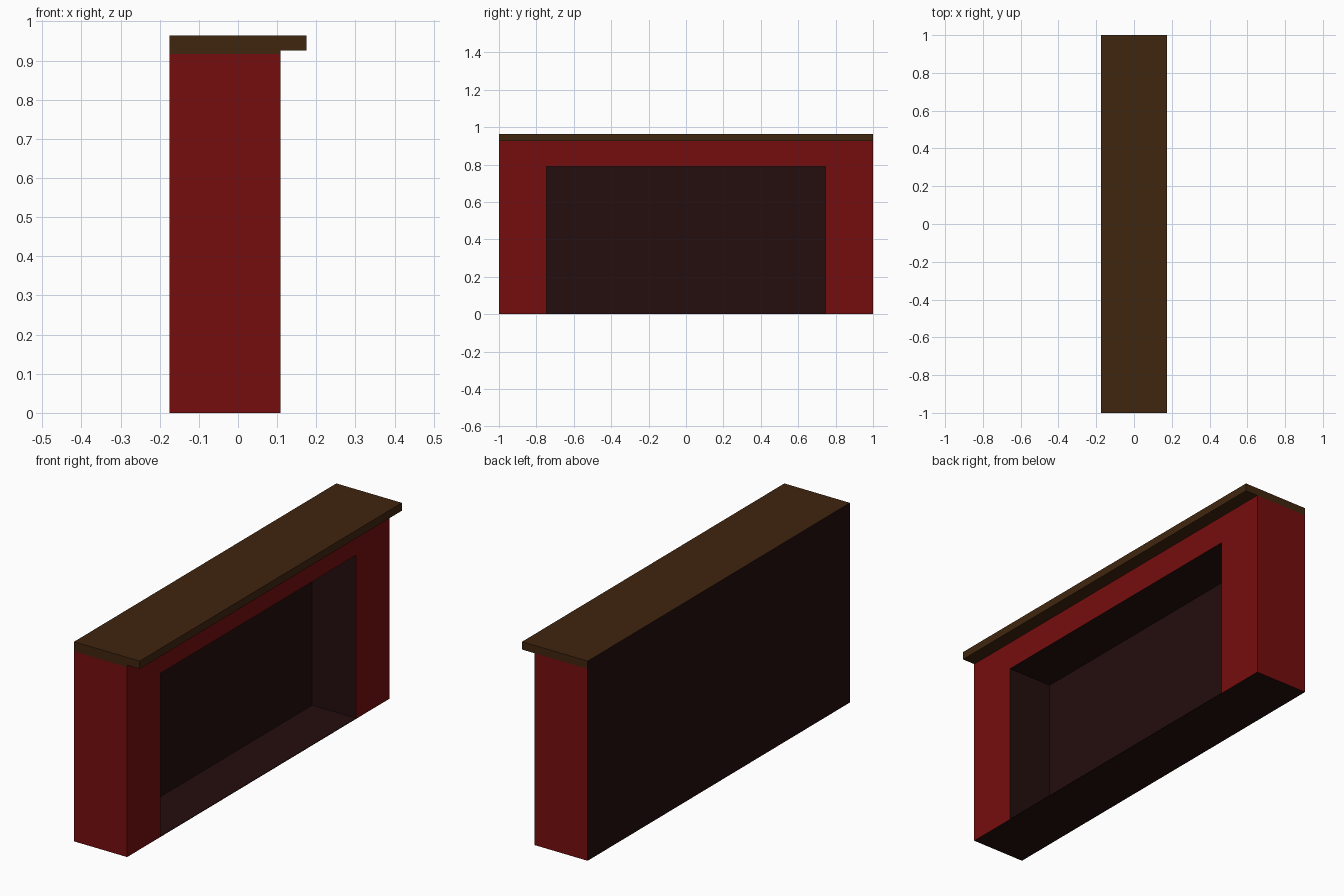
import bpy, bmesh
from mathutils import Vector

if "Cube" in bpy.data.objects:
    bpy.data.objects.remove(bpy.data.objects["Cube"])


def material(name, rgb):
    m = bpy.data.materials.new(name)
    m.diffuse_color = (*rgb, 1)
    m.use_nodes = True
    m.node_tree.nodes["Principled BSDF"].inputs["Base Color"].default_value = m.diffuse_color
    return m


MATS = [material("dark red", (0.18, 0.0042, 0.0042)),
        material("dark wood", (0.051, 0.0185, 0.0048)),
        material("soot black", (0.018, 0.0044, 0.0044))]
RED, WOOD, SOOT = range(3)

BACK, FACE, LIP = -0.175, 0.108, 0.175      # depth positions along x
OPEN_Y, OPEN_Z, FLOOR = 0.747, 0.79, 0.003  # firebox opening
SHELF, TOP, BAND = 0.926, 0.964, 0.917      # heights
DEPTH = 0.235


def box(lo, hi):
    bm = bmesh.new()
    bmesh.ops.create_cube(bm, size=1)
    lo, hi = Vector(lo), Vector(hi)
    for v in bm.verts:
        v.co = (lo + hi) / 2 + v.co * (hi - lo)
    return bm


def cut(bm, axis, value):
    n = Vector((0, 0, 0))
    n[axis] = 1
    bmesh.ops.bisect_plane(bm, geom=bm.verts[:] + bm.edges[:] + bm.faces[:],
                           plane_co=n * value, plane_no=n)


def finish(bm, name, rule):
    bm.normal_update()
    for f in bm.faces:
        f.material_index = rule(f.normal, f.calc_center_median())
    me = bpy.data.meshes.new(name)
    bm.to_mesh(me)
    bm.free()
    for m in MATS:
        me.materials.append(m)
    bpy.context.collection.objects.link(bpy.data.objects.new(name, me))


# Surround with a recessed firebox, open under the shelf
bm = box((BACK, -1, 0), (FACE, 1, SHELF))
for y in (-OPEN_Y, OPEN_Y):
    cut(bm, 1, y)
for z in (FLOOR, OPEN_Z, BAND):
    cut(bm, 2, z)
bm.normal_update()
opening = [f for f in bm.faces if f.normal.x > 0.9
           and abs(f.calc_center_median().y) < OPEN_Y
           and FLOOR < f.calc_center_median().z < OPEN_Z]
recess = bmesh.ops.extrude_discrete_faces(bm, faces=opening)["faces"]
bmesh.ops.translate(bm, vec=(-DEPTH, 0, 0), verts=recess[0].verts[:])
bmesh.ops.delete(bm, geom=[f for f in bm.faces
                           if f.calc_center_median().z > SHELF - 0.001], context='FACES')


def surround_colour(n, c):
    if n.x > 0.9 and c.x > FACE - 0.01:
        return SOOT if c.z < FLOOR and abs(c.y) < OPEN_Y else RED
    if abs(n.y) > 0.9 and abs(c.y) > 0.99:
        return WOOD if c.z > BAND and n.y < 0 else RED
    return SOOT


finish(bm, "fireplace_surround", surround_colour)

# Mantel shelf overhanging the front
bm = box((BACK, -1, SHELF), (LIP, 1, TOP))
cut(bm, 0, FACE)
bmesh.ops.delete(bm, geom=[f for f in bm.faces
                           if f.calc_center_median().z < SHELF + 0.001
                           and f.calc_center_median().x < FACE], context='FACES')
finish(bm, "mantel_shelf", lambda n, c: SOOT if n.x < -0.9 else WOOD)
